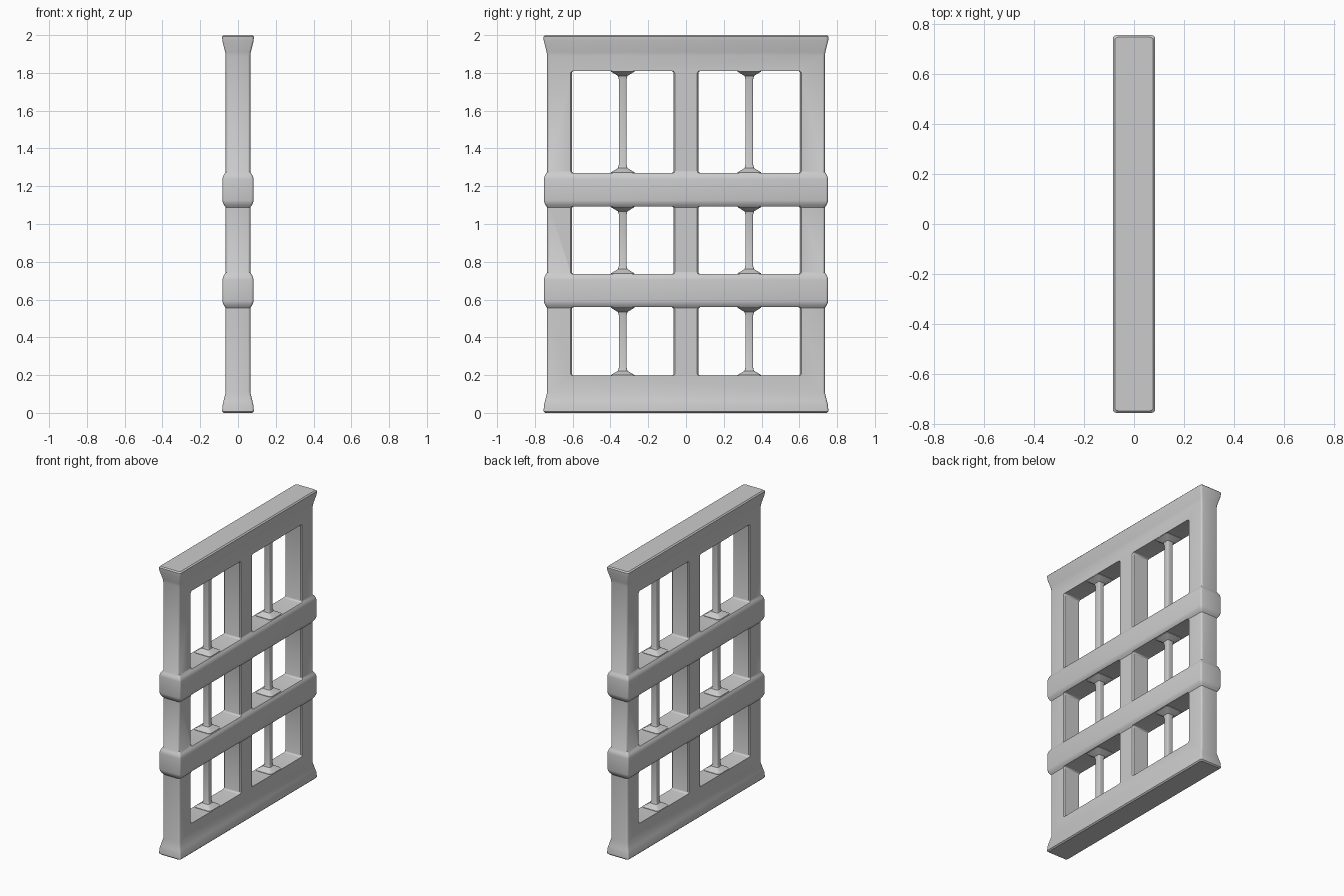
import bpy, bmesh, math

if "Cube" in bpy.data.objects:
    bpy.data.objects.remove(bpy.data.objects["Cube"])


def rounded_rect(hu, hv, r, seg=3):
    """Rounded rectangle as 2D points, counter-clockwise."""
    pts = []
    for k, (su, sv) in enumerate([(1, 1), (-1, 1), (-1, -1), (1, -1)]):
        for i in range(seg + 1):
            a = math.pi / 2 * (k + i / seg)
            pts.append((su * (hu - r) + r * math.cos(a), sv * (hv - r) + r * math.sin(a)))
    return pts


def loft(bm, rings):
    rows = [[bm.verts.new(p) for p in ring] for ring in rings]
    n = len(rows[0])
    for a, b in zip(rows, rows[1:]):
        for i in range(n):
            j = (i + 1) % n
            bm.faces.new((a[i], a[j], b[j], b[i]))
    bm.faces.new(rows[0][::-1])
    bm.faces.new(rows[-1])


def finish(bm, name):
    bmesh.ops.recalc_face_normals(bm, faces=bm.faces[:])
    me = bpy.data.meshes.new(name)
    bm.to_mesh(me)
    bm.free()
    ob = bpy.data.objects.new(name, me)
    bpy.context.collection.objects.link(ob)
    return ob


def smooth(ob):
    bpy.ops.object.select_all(action='DESELECT')
    ob.select_set(True)
    bpy.context.view_layer.objects.active = ob
    bpy.ops.object.shade_smooth_by_angle(angle=math.radians(35))


# Solid panel: height and outward offset from the plain post surface
HX, HY = 0.065, 0.735
profile = [(0.0, 0.011), (0.008, 0.019), (0.04, 0.017), (0.065, 0.011), (0.11, 0.0)]
for low in (0.56, 1.093):
    profile += [(low - 0.005, 0.0), (low + 0.006, 0.008), (low + 0.02, 0.015), (low + 0.032, 0.017),
                (low + 0.145, 0.017), (low + 0.157, 0.015), (low + 0.17, 0.009), (low + 0.183, 0.0)]
profile += [(1.89, 0.0), (1.91, 0.003), (1.97, 0.018), (1.992, 0.019), (2.0, 0.011)]
bm = bmesh.new()
loft(bm, [[(x, y, z) for x, y in rounded_rect(HX + o, HY + o, 0.012)] for z, o in profile])
frame = finish(bm, "window_frame")

# Six window openings, slightly widened at the faces to soften the post edges
GAPS = [(0.197, 0.56), (0.735, 1.093), (1.27, 1.81)]
CY = 0.335
bm = bmesh.new()
for side in (-1, 1):
    for z0, z1 in GAPS:
        loft(bm, [[(x, side * CY + y, (z0 + z1) / 2 + z)
                   for y, z in rounded_rect(0.269 + e, (z1 - z0) / 2, 0.012)]
                  for x, e in [(-0.2, 0.008), (-0.066, 0.008), (-0.057, 0.0),
                               (0.057, 0.0), (0.066, 0.008), (0.2, 0.008)]])
cutter = finish(bm, "opening_cutter")
cutter.hide_render = True
mod = frame.modifiers.new("openings", 'BOOLEAN')
mod.operation = 'DIFFERENCE'
mod.solver = 'EXACT'
mod.object = cutter
bpy.context.view_layer.objects.active = frame
bpy.ops.object.modifier_apply(modifier=mod.name)
bpy.data.objects.remove(cutter)
smooth(frame)

# Thin bars, flaring into the rails at both ends
for side, label in ((-1, "left"), (1, "right")):
    bm = bmesh.new()
    for z0, z1 in GAPS:
        levels = [(z0 - 0.01, 0.064), (z0 + 0.003, 0.063), (z0 + 0.026, 0.025), (z0 + 0.045, 0.02),
                  (z1 - 0.045, 0.02), (z1 - 0.026, 0.025), (z1 - 0.003, 0.063), (z1 + 0.01, 0.064)]
        loft(bm, [[(x, side * CY + y, z) for x, y in rounded_rect(h, h, 0.3 * h)]
                  for z, h in levels])
    smooth(finish(bm, label + "_thin_bars"))
